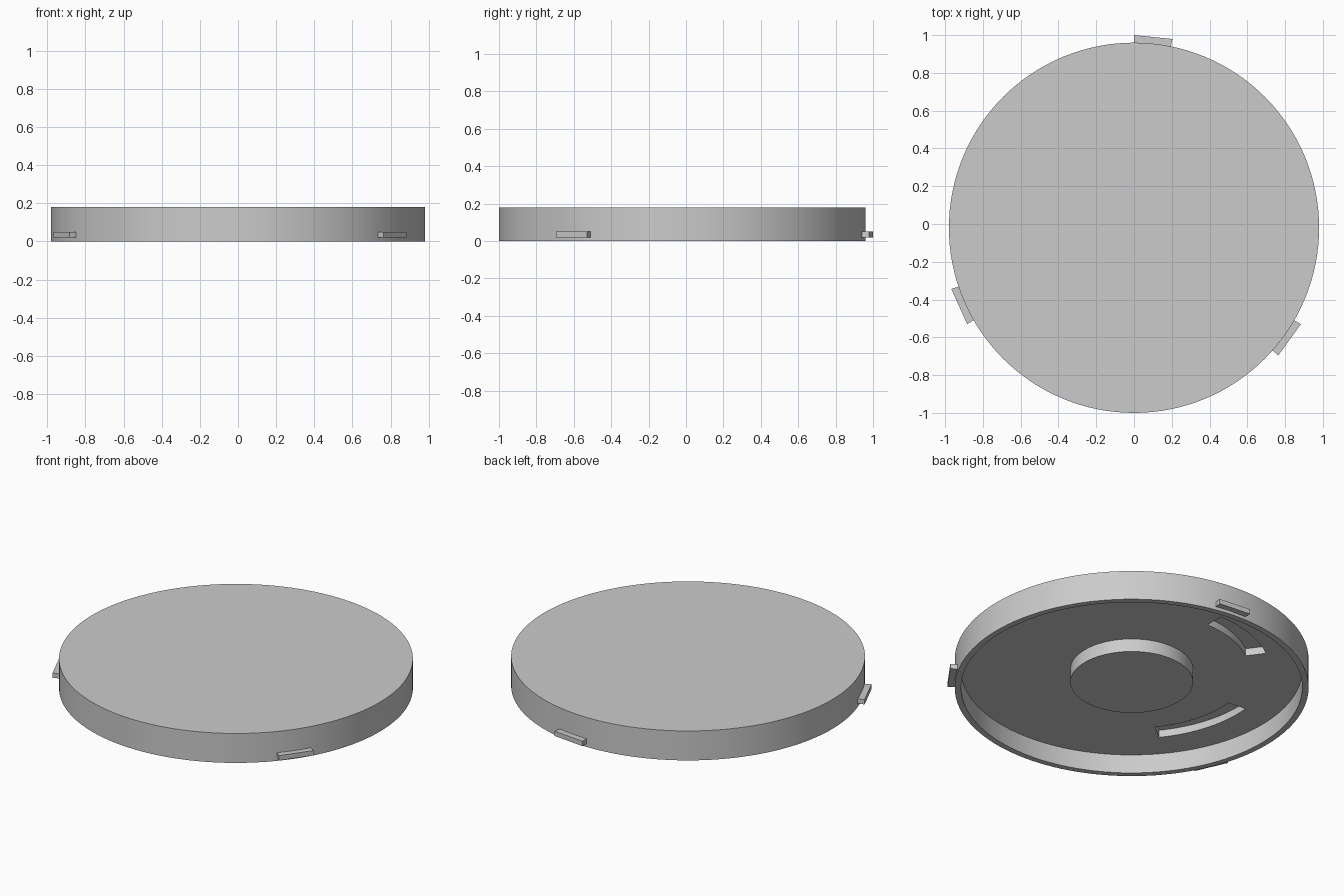
import bpy, bmesh, math

if "Cube" in bpy.data.objects:
    bpy.data.objects.remove(bpy.data.objects["Cube"])

CY = -0.02      # centre of the round body in y
SEG = 128

grey = bpy.data.materials.new("mid grey")
grey.diffuse_color = (0.6, 0.6, 0.6, 1)
grey.use_nodes = True
grey.node_tree.nodes["Principled BSDF"].inputs["Base Color"].default_value = grey.diffuse_color


def finish(bm, name):
    bmesh.ops.recalc_face_normals(bm, faces=bm.faces)
    me = bpy.data.meshes.new(name)
    bm.to_mesh(me)
    bm.free()
    ob = bpy.data.objects.new(name, me)
    ob.location.y = CY
    me.materials.append(grey)
    bpy.context.collection.objects.link(ob)
    return ob


def lathe(name, profile):
    """Revolve (radius, z) points; both ends are closed with flat discs."""
    bm = bmesh.new()
    rings = []
    for r, z in profile:
        rings.append([bm.verts.new((r * math.cos(2 * math.pi * i / SEG),
                                    r * math.sin(2 * math.pi * i / SEG), z))
                      for i in range(SEG)])
    for a, b in zip(rings, rings[1:]):
        for i in range(SEG):
            j = (i + 1) % SEG
            bm.faces.new((a[i], a[j], b[j], b[i]))
    bm.faces.new(rings[0])
    bm.faces.new(rings[-1])
    return finish(bm, name)


def arc_block(name, r0, r1, a0, a1, z0, z1, steps):
    """Solid block following an arc between two radii and two angles."""
    bm = bmesh.new()
    angles = [math.radians(a0 + (a1 - a0) * i / steps) for i in range(steps + 1)]
    rows = []
    for a in angles:
        c, s = math.cos(a), math.sin(a)
        rows.append([bm.verts.new((r * c, r * s, z))
                     for r, z in ((r0, z0), (r1, z0), (r1, z1), (r0, z1))])
    for p, q in zip(rows, rows[1:]):
        for k in range(4):
            m = (k + 1) % 4
            bm.faces.new((p[k], p[m], q[m], q[k]))
    bm.faces.new(rows[0])
    bm.faces.new(rows[-1])
    return finish(bm, name)


# Round lid: flat top, thin rim, recessed underside and central boss
lid = lathe("lid", [(0.98, 0.18), (0.98, 0.0), (0.945, 0.0),
                    (0.945, 0.115), (0.34, 0.115), (0.34, 0.035)])

# Two curved slots cut into the underside
bpy.context.view_layer.objects.active = lid
lid.select_set(True)
for start, end in ((90.3, 126.3), (174.5, 218.5)):
    cutter = arc_block("slot_cutter", 0.65, 0.765, start, end, 0.06, 0.16, 20)
    cutter.hide_render = True
    mod = lid.modifiers.new("slot", 'BOOLEAN')
    mod.operation = 'DIFFERENCE'
    mod.solver = 'EXACT'
    mod.object = cutter
    bpy.ops.object.modifier_apply(modifier=mod.name)
    bpy.data.objects.remove(cutter)
bpy.ops.object.shade_smooth_by_angle(angle=math.radians(30))

# Three locking tabs around the rim
for i in range(3):
    a = 90 + 120 * i
    arc_block(f"locking_tab_{i + 1}", 0.96, 1.02, a - 11.5, a, 0.02, 0.05, 1)
